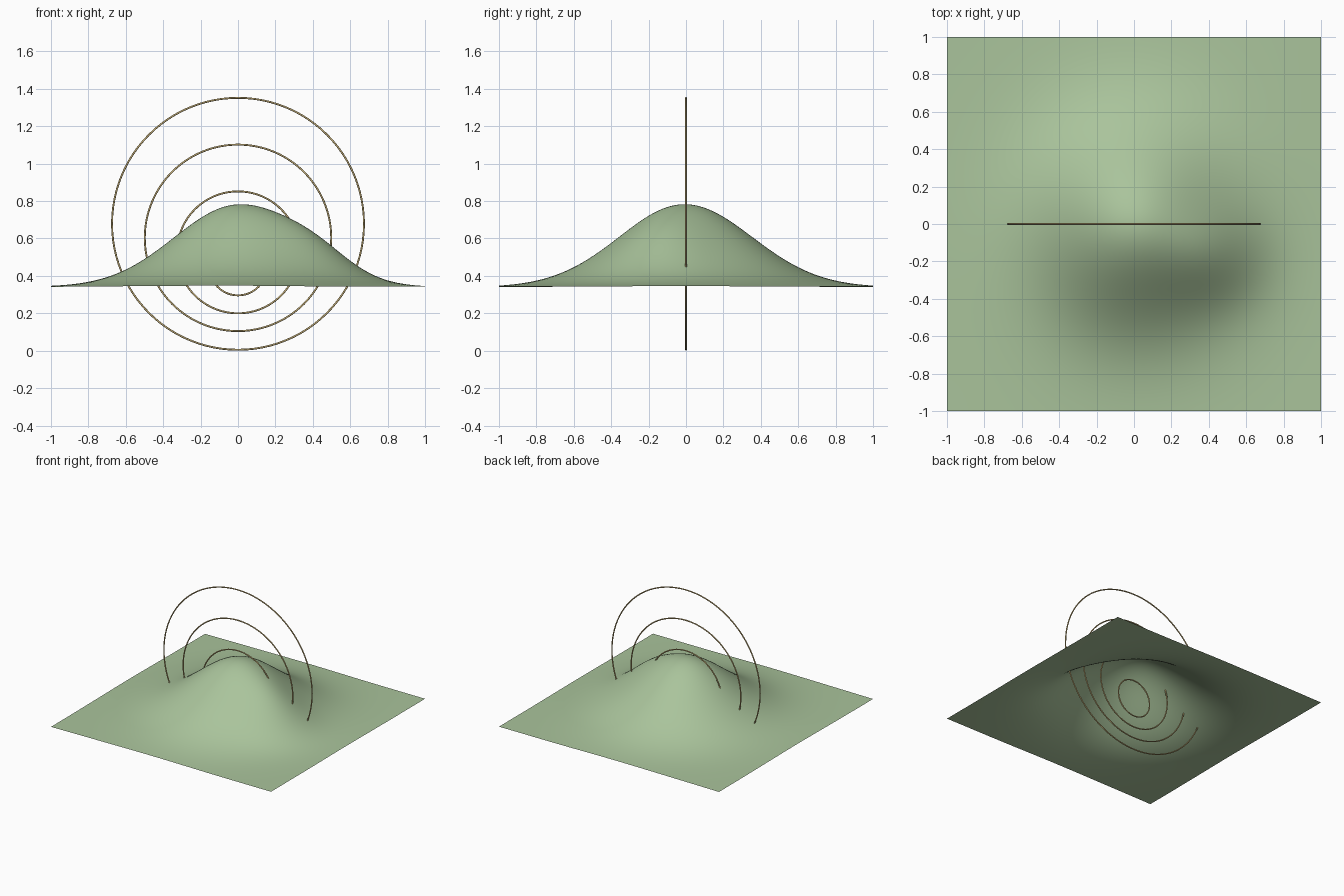
import bpy, bmesh
from math import exp, sin, cos

if "Cube" in bpy.data.objects:
    bpy.data.objects.remove(bpy.data.objects["Cube"])


def material(name, color):
    m = bpy.data.materials.new(name)
    m.diffuse_color = color
    m.use_nodes = True
    m.node_tree.nodes["Principled BSDF"].inputs["Base Color"].default_value = m.diffuse_color
    return m


green = material("grass_green", (0.40, 0.55, 0.33, 1))
brass = material("brass", (0.60, 0.46, 0.20, 1))


# Ground height: main hill, side shoulder and a faint ripple
def height(x, y):
    hill = 0.436 * exp(-x * x / 0.236 - y * y / 0.254)
    shoulder = 0.085 * exp(-((x - 0.42) ** 2 + (y + 0.15) ** 2) / 0.065)
    ripple = 0.002 * sin(4 * x + 1) * cos(3 * y)
    return 0.341 + hill + shoulder + ripple


# Terrain sheet
bpy.ops.mesh.primitive_grid_add(x_subdivisions=80, y_subdivisions=80, size=2)
terrain = bpy.context.object
terrain.name = "terrain"
for v in terrain.data.vertices:
    v.co.z = height(v.co.x, v.co.y)
terrain.data.materials.append(green)
bpy.ops.object.shade_smooth()

# Upright thin rings passing through the hill, largest to smallest
TUBE = 0.005
for i, (bottom, top) in enumerate([(0.0, 1.357), (0.1, 1.107), (0.195, 0.857), (0.291, 0.607)]):
    bpy.ops.mesh.primitive_torus_add(
        major_radius=(top - bottom) / 2 - TUBE, minor_radius=TUBE,
        major_segments=96, minor_segments=8,
        location=(0, 0, (top + bottom) / 2), rotation=(1.5707963, 0, 0))
    ring = bpy.context.object
    ring.name = f"ring_{i + 1}"
    ring.data.materials.append(brass)
    bpy.ops.object.shade_smooth()
